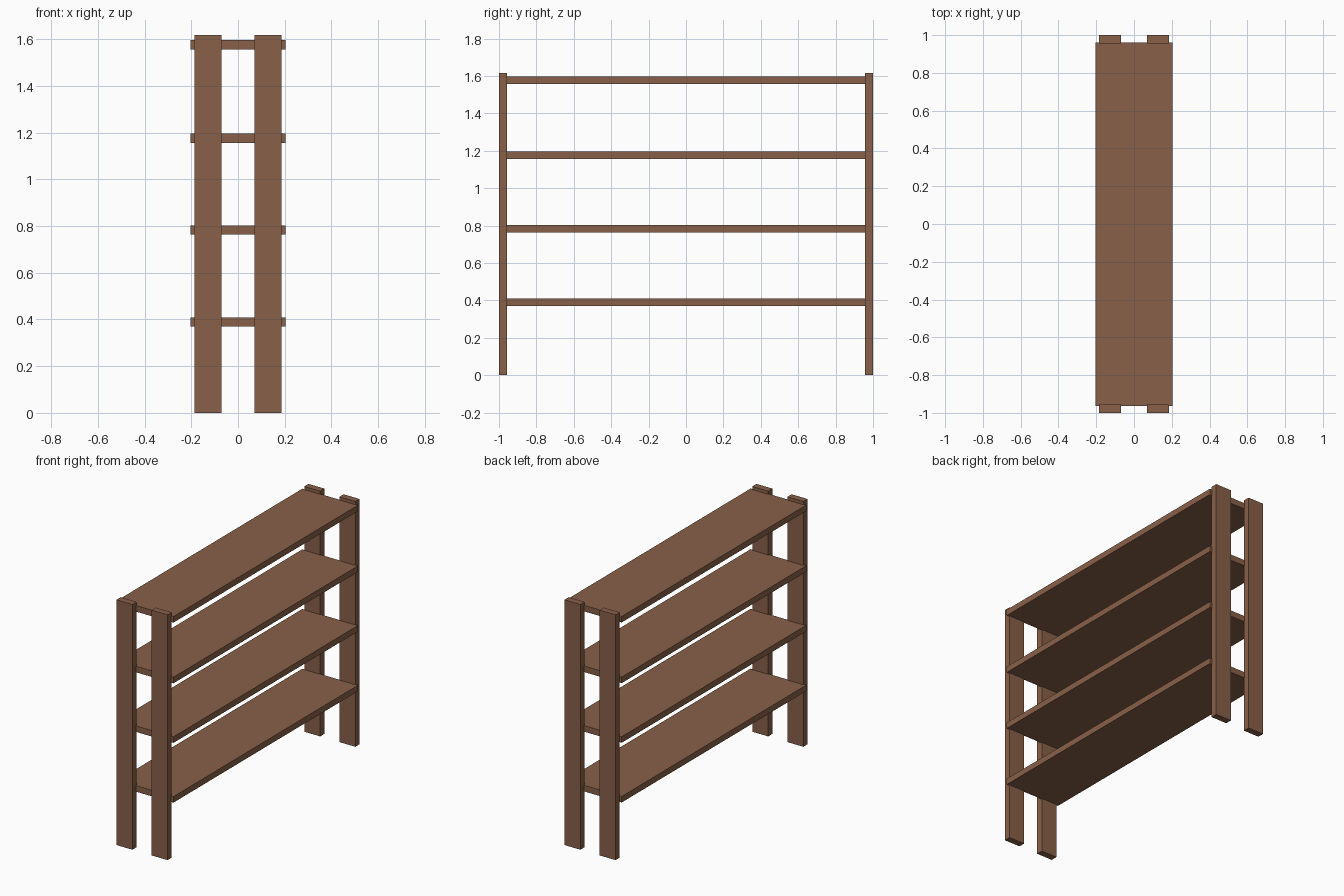
import bpy

if "Cube" in bpy.data.objects:
    bpy.data.objects.remove(bpy.data.objects["Cube"])

wood = bpy.data.materials.new("brown wood")
wood.diffuse_color = (0.25, 0.118, 0.067, 1)
wood.use_nodes = True
wood.node_tree.nodes["Principled BSDF"].inputs["Base Color"].default_value = wood.diffuse_color


def box(name, lo, hi):
    """Axis-aligned board between two corners."""
    bpy.ops.mesh.primitive_cube_add(size=1, location=[(a + b) / 2 for a, b in zip(lo, hi)])
    ob = bpy.context.object
    ob.name = name
    ob.scale = [b - a for a, b in zip(lo, hi)]
    bpy.ops.object.transform_apply(location=False, rotation=False, scale=True)
    ob.data.materials.append(wood)


# four flat upright posts, two at each end
for end, y0, y1 in (("front", -1.0, -0.956), ("back", 0.956, 1.0)):
    for side, x0, x1 in (("left", -0.186, -0.07), ("right", 0.07, 0.186)):
        box(f"{end}_{side}_post", (x0, y0, 0), (x1, y1, 1.617))

# four long shelves, slightly let into the posts
for i, top in enumerate((0.409, 0.803, 1.196, 1.596)):
    box(f"shelf_{i + 1}", (-0.203, -0.963, top - 0.04), (0.203, 0.96, top))
